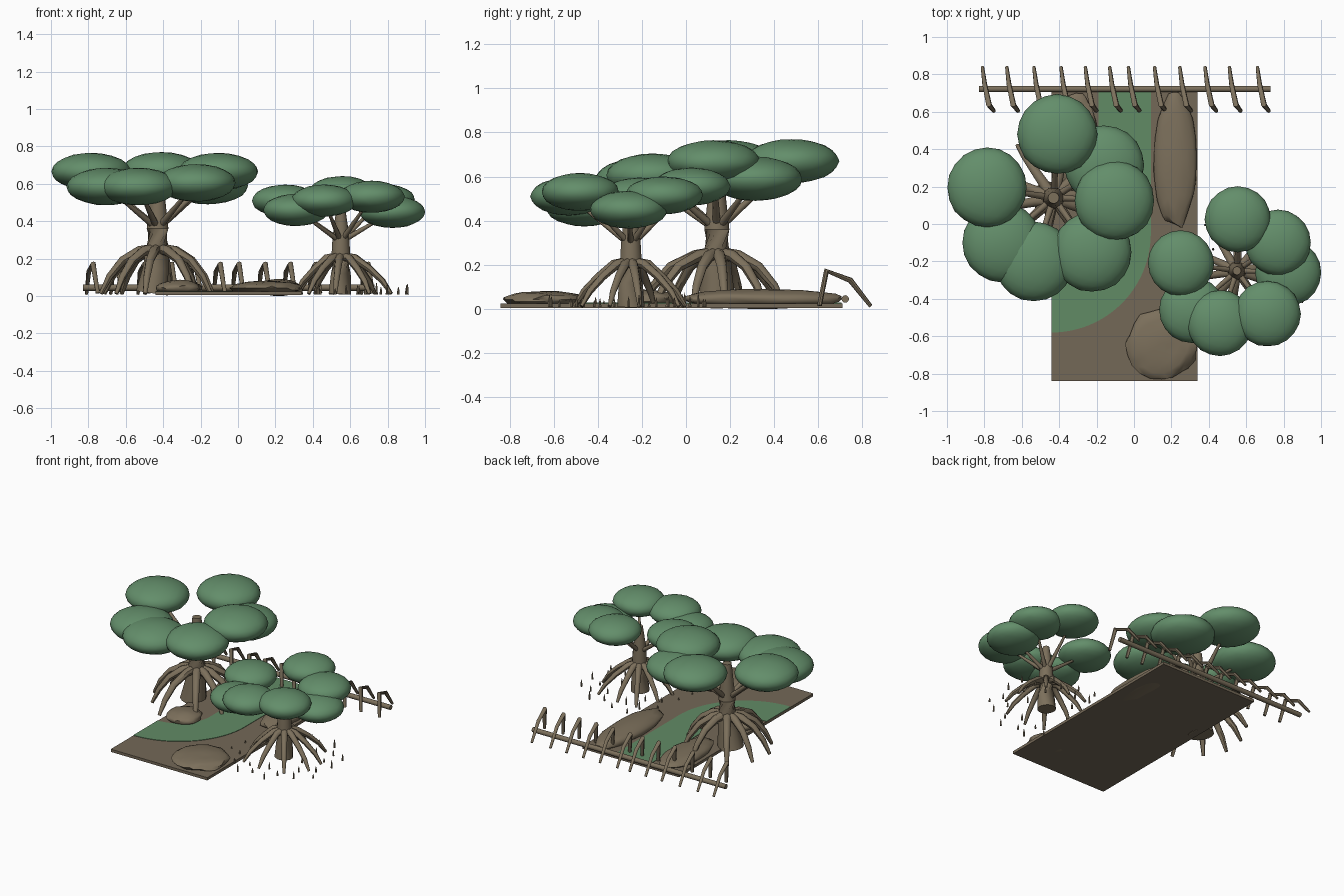
import bpy, bmesh, math, random
from mathutils import Vector, Matrix, noise

random.seed(4)
if "Cube" in bpy.data.objects:
    bpy.data.objects.remove(bpy.data.objects["Cube"])


def material(name, rgb):
    m = bpy.data.materials.new(name)
    m.use_nodes = True
    m.diffuse_color = (*rgb, 1)
    m.node_tree.nodes["Principled BSDF"].inputs["Base Color"].default_value = (*rgb, 1)
    return m


BARK = material("bark brown", (0.2, 0.16, 0.105))
MUD = material("mud brown", (0.175, 0.14, 0.095))
LEAF = material("leaf green", (0.125, 0.27, 0.145))
WATER = material("water green", (0.12, 0.26, 0.13))


def finish(bm, name, mat, smooth=True):
    bmesh.ops.recalc_face_normals(bm, faces=bm.faces)
    me = bpy.data.meshes.new(name)
    bm.to_mesh(me)
    bm.free()
    me.materials.append(mat)
    ob = bpy.data.objects.new(name, me)
    bpy.context.collection.objects.link(ob)
    bpy.ops.object.select_all(action='DESELECT')
    ob.select_set(True)
    bpy.context.view_layer.objects.active = ob
    if smooth:
        bpy.ops.object.shade_smooth_by_angle(angle=math.radians(45))
    return ob


def tube(bm, points, radii, sides=8):
    """Tapered tube through the points, capped at both ends."""
    pts = [Vector(p) for p in points]
    rings = []
    for i, p in enumerate(pts):
        along = pts[min(i + 1, len(pts) - 1)] - pts[max(i - 1, 0)]
        turn = along.to_track_quat('Z', 'Y')
        ring = []
        for k in range(sides):
            a = math.tau * k / sides
            ring.append(bm.verts.new(p + turn @ Vector((math.cos(a), math.sin(a), 0)) * radii[i]))
        rings.append(ring)
    for lower, upper in zip(rings, rings[1:]):
        for k in range(sides):
            j = (k + 1) % sides
            bm.faces.new((lower[k], lower[j], upper[j], upper[k]))
    bm.faces.new(rings[0][::-1])
    bm.faces.new(rings[-1])


def blob(name, centre, size, mat, rough=0.0):
    """Squashed ball, optionally lumpy."""
    bm = bmesh.new()
    bmesh.ops.create_icosphere(bm, subdivisions=3, radius=1)
    for v in bm.verts:
        v.co *= 1 + rough * noise.noise(v.co * 2.2 + Vector(centre) * 7)
        v.co = Vector(centre) + v.co * Vector(size)
    return finish(bm, name, mat)


# Muddy ground slab
bm = bmesh.new()
bmesh.ops.create_cube(bm, size=1, matrix=Matrix.Translation((-0.05, -0.065, 0.015))
                      @ Matrix.Diagonal((0.78, 1.55, 0.02, 1)))
finish(bm, "ground", MUD, smooth=False)

# Bending stream, a thin plate on the ground
bm = bmesh.new()
STEPS = 24
banks = []
for radius in (0.53, 0.25):
    bank = [(-0.44 + radius, 0.705)]
    for i in range(STEPS + 1):
        a = math.pi / 2 * i / STEPS
        bank.append((-0.44 + radius * math.cos(a), -0.05 - radius * math.sin(a)))
    banks.append([bm.verts.new((x, y, 0.024)) for x, y in bank])
outer, inner = banks
faces = [bm.faces.new((outer[i], outer[i + 1], inner[i + 1], inner[i])) for i in range(STEPS + 1)]
top = bmesh.ops.extrude_face_region(bm, geom=faces)["geom"]
for v in top:
    if isinstance(v, bmesh.types.BMVert):
        v.co.z += 0.004
finish(bm, "stream", WATER, smooth=False)

# Mud banks
blob("long_mud_bank", (0.22, 0.345, 0.045), (0.115, 0.365, 0.045), BARK, 0.12)
blob("front_mud_bank", (0.15, -0.64, 0.043), (0.19, 0.185, 0.038), BARK, 0.15)
blob("small_mud_bank", (-0.32, -0.16, 0.045), (0.12, 0.12, 0.04), BARK, 0.12)
blob("back_mud_bank", (-0.31, 0.44, 0.043), (0.12, 0.265, 0.038), BARK, 0.12)


def tree(name, x, y, s, trunk, roots, foot, knee, start, fork, crowns, r, h):
    # Trunk
    bm = bmesh.new()
    tube(bm, [(x + dx, y, z) for dx, z, _ in trunk], [w for _, _, w in trunk], 14)
    finish(bm, name + "_trunk", BARK)
    # Arching prop roots
    bm = bmesh.new()
    for i in range(roots):
        a = math.tau * (i + 0.3) / roots + random.uniform(-0.12, 0.12)
        reach = random.uniform(0.9, 1.08)
        path = [(0.02, start), (knee[0] * 0.5, start - 0.01 * s), (knee[0] * reach, knee[1]),
                ((knee[0] * 0.4 + foot * 0.6) * reach, knee[1] * 0.55), (foot * reach, 0.012)]
        tube(bm, [(x + d * math.cos(a), y + d * math.sin(a), z) for d, z in path],
             [w * s for w in (0.03, 0.027, 0.023, 0.019, 0.011)])
    finish(bm, name + "_prop_roots", BARK)
    # Branches reaching into the leaves
    bm = bmesh.new()
    base = Vector((x, y, fork))
    for cx, cy, cz in crowns:
        tip = base.lerp(Vector((cx, cy, cz)), 0.78)
        tube(bm, [base, base.lerp(tip, 0.5), tip], [0.02 * s, 0.015 * s, 0.009 * s])
    finish(bm, name + "_branches", BARK)
    # Leaf crowns
    for i, c in enumerate(crowns):
        blob(f"{name}_leaf_crown_{i + 1}", c, (r, r, h), LEAF, 0.02)


tree("large_tree", -0.43, 0.14, 1.0,
     [(-0.03, 0.015, 0.088), (-0.01, 0.15, 0.07), (0, 0.26, 0.062), (0, 0.36, 0.058),
      (0, 0.46, 0.047), (0, 0.62, 0.03)],
     10, 0.325, (0.2, 0.19), 0.25, 0.36,
     [(-0.785, 0.195, 0.665), (-0.41, 0.48, 0.67), (-0.16, 0.315, 0.59), (-0.105, 0.125, 0.665),
      (-0.225, -0.15, 0.605), (-0.535, -0.2, 0.585), (-0.705, -0.1, 0.585)], 0.213, 0.1)

tree("small_tree", 0.55, -0.25, 0.8,
     [(-0.005, 0.01, 0.062), (0, 0.12, 0.054), (0, 0.22, 0.05), (0, 0.29, 0.046),
      (0, 0.37, 0.038), (0, 0.48, 0.022)],
     10, 0.27, (0.155, 0.145), 0.21, 0.29,
     [(0.555, 0.025, 0.555), (0.77, -0.1, 0.515), (0.825, -0.26, 0.45), (0.715, -0.48, 0.53),
      (0.46, -0.53, 0.51), (0.31, -0.46, 0.46), (0.25, -0.21, 0.51)], 0.176, 0.086)

# Breathing root spikes around the small tree
bm = bmesh.new()
for i in range(30):
    a = i * 2.4
    d = 0.14 + 0.25 * math.sqrt(i / 30)
    px, py = 0.56 + d * math.cos(a), -0.26 + d * math.sin(a)
    height = random.uniform(0.035, 0.075)
    tube(bm, [(px, py, 0.008), (px, py, height * 0.6), (px, py, height)], [0.007, 0.006, 0.001], 6)
finish(bm, "root_spikes", BARK)

# Fence rail with bent root hoops
bm = bmesh.new()
tube(bm, [(-0.83, 0.722, 0.045), (0.73, 0.722, 0.045)], [0.017, 0.017], 12)
finish(bm, "fence_rail", BARK)
bm = bmesh.new()
for x in (-0.81, -0.68, -0.535, -0.39, -0.26, -0.13, -0.03, 0.11, 0.245, 0.38, 0.51, 0.66):
    tube(bm, [(x, 0.838, 0.012), (x + 0.012, 0.745, 0.13), (x + 0.035, 0.637, 0.172),
              (x + 0.06, 0.605, 0.015)], [0.009, 0.013, 0.015, 0.011])
finish(bm, "fence_root_hoops", BARK)
